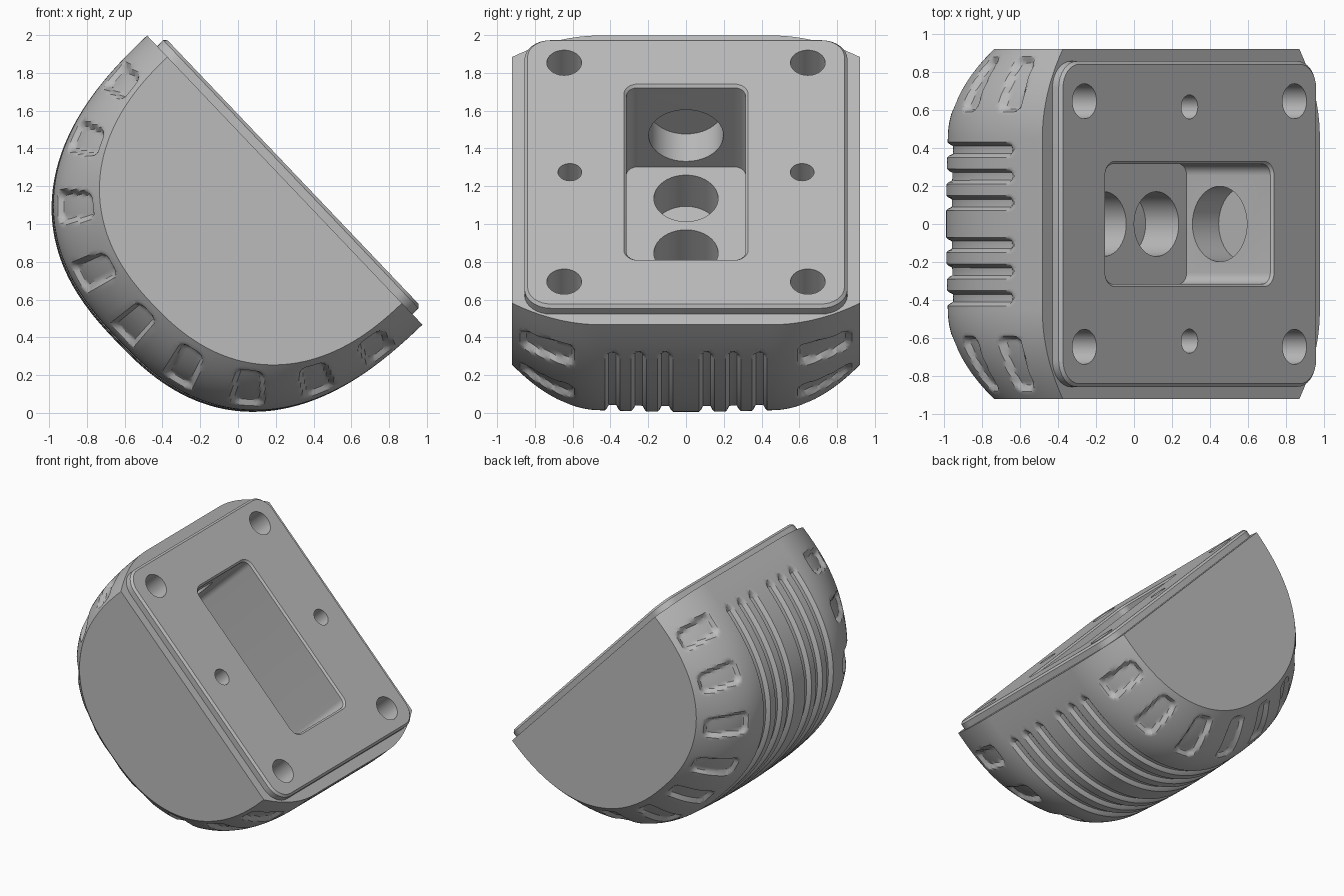
import bpy, bmesh
from math import sin, cos, pi, radians, atan2, hypot
from mathutils import Matrix, Vector

cube = bpy.data.objects.get("Cube")
if cube:
    bpy.data.objects.remove(cube)

# Everything is built with its flat face up, then tilted into place
TILT = Matrix.Translation((0.2475, 0, 1.2325)) @ Matrix.Rotation(radians(46.4), 4, 'Y')

grey = bpy.data.materials.new("plain grey")
grey.use_nodes = True
grey.diffuse_color = (0.5, 0.5, 0.5, 1)
grey.node_tree.nodes["Principled BSDF"].inputs["Base Color"].default_value = (0.5, 0.5, 0.5, 1)


def finish(name, bm):
    bmesh.ops.recalc_face_normals(bm, faces=bm.faces)
    mesh = bpy.data.meshes.new(name)
    bm.to_mesh(mesh)
    bm.free()
    mesh.materials.append(grey)
    ob = bpy.data.objects.new(name, mesh)
    ob.matrix_world = TILT
    bpy.context.collection.objects.link(ob)
    return ob


def rounded_block(name, half_x, half_y, radius, layers):
    """Stack of rounded rectangles; each layer is (height, outward growth)."""
    bm = bmesh.new()
    rings = []
    for z, grow in layers:
        ring = []
        for i in range(4):
            sx, sy = (1, -1, -1, 1)[i], (1, 1, -1, -1)[i]
            for k in range(9):
                a = (i + k / 8) * pi / 2
                ring.append(bm.verts.new((sx * (half_x - radius) + (radius + grow) * cos(a),
                                          sy * (half_y - radius) + (radius + grow) * sin(a), z)))
        rings.append(ring)
    for low, high in zip(rings, rings[1:]):
        for i in range(len(low)):
            j = (i + 1) % len(low)
            bm.faces.new((low[i], low[j], high[j], high[i]))
    bm.faces.new(rings[0])
    bm.faces.new(rings[-1])
    return finish(name, bm)


def box_dent(x, y, half_x, half_y, radius, depth, soft=0.02):
    """Depth of a soft-edged rounded-rectangle recess at (x, y)."""
    dx, dy = abs(x) - half_x + radius, abs(y) - half_y + radius
    dist = hypot(max(dx, 0), max(dy, 0)) + min(max(dx, dy), 0) - radius
    t = min(max(-dist / soft, 0), 1)
    return depth * t * t * (3 - 2 * t)


def dent(angle, y):
    y = abs(y)
    # long grip grooves
    total = sum(box_dent(angle * 1.05, y - c, 1.59, 0.038, 0.038, 0.03)
                for c in (0.11, 0.25, 0.39))
    # row of finger pockets along each rounded shoulder
    step = radians(21.05)
    k = max(-4, min(4, round(angle / step)))
    return total + box_dent(angle - k * step, y - 0.735, 0.09, 0.15, 0.055, 0.032, 0.03)


# Body: rounded half-drum lofted across its width
HALF, NY, NT = 0.92, 184, 200
bm = bmesh.new()
grid = []
for j in range(NY + 1):
    y = HALF * (2 * j / NY - 1)
    s = max(0, (abs(y) - 0.45) / 0.47) ** 2
    crown = 0.015 * min(1, abs(y) / 0.45) ** 2
    w, d = 1.057 - 0.157 * s, 1.235 - crown - 0.26 * s
    p = 2 / (2.5 - 0.15 * s)
    col = []
    for i in range(NT + 1):
        c, h = cos(pi * i / NT), max(sin(pi * i / NT), 0)
        x = w * abs(c) ** p * (1 if c > 0 else -1)
        z = 0 if i in (0, NT) else -d * h ** p
        col.append(bm.verts.new((x, y, z)))
    grid.append(col)
for a, b in zip(grid, grid[1:]):
    for i in range(NT):
        bm.faces.new((a[i], a[i + 1], b[i + 1], b[i]))
bm.normal_update()
moves = []
for v in bm.verts:
    angle = atan2(v.co.x, -(v.co.z + 0.163))
    amount = dent(angle, v.co.y)
    if amount > 0:
        outward = 1 if v.normal.dot(Vector((v.co.x, 0, v.co.z + 0.163))) > 0 else -1
        moves.append((v, v.normal * amount * outward))
for v, offset in moves:
    v.co -= offset
# flat sides and flat face
bm.faces.new(grid[0])
bm.faces.new(grid[-1])
bm.faces.new([c[0] for c in grid] + [c[-1] for c in reversed(grid)])
body = finish("body", bm)

# Raised mounting plate with a chamfered rim
plate = rounded_block("mounting_plate", 0.98, 0.855, 0.14,
                      [(-0.01, 0), (0.045, 0), (0.061, -0.016)])

# Central pocket with a chamfered mouth
pocket = rounded_block("pocket_cutter", 0.63, 0.315, 0.06,
                       [(-0.56, 0), (0.047, 0), (0.061, 0.014), (0.1, 0.053)])

# Round holes: bolts, pins, pocket floor and pocket end walls
bm = bmesh.new()


def hole(x, y, z, radius, length, axis='Z'):
    turn = Matrix.Rotation(pi / 2, 4, 'Y') if axis == 'X' else Matrix()
    bmesh.ops.create_cone(bm, cap_ends=True, segments=40, radius1=radius, radius2=radius,
                          depth=length, matrix=Matrix.Translation((x, y, z)) @ turn)


for sy in (-1, 1):
    hole(0, sy * 0.615, 0, 0.063, 0.3)
    for sx in (-1, 1):
        hole(sx * 0.8, sy * 0.645, 0, 0.092, 0.3)
for x in (-0.4, 0, 0.4):
    hole(x, 0, -0.66, 0.17, 0.28)
for sx in (-1, 1):
    hole(sx * 0.72, 0, -0.32, 0.198, 0.22, 'X')
holes = finish("hole_cutter", bm)


def activate(ob):
    bpy.ops.object.select_all(action='DESELECT')
    ob.select_set(True)
    bpy.context.view_layer.objects.active = ob


# Cut both parts, then smooth them
for ob in (body, plate):
    activate(ob)
    for cutter in (pocket, holes):
        mod = ob.modifiers.new("cut", 'BOOLEAN')
        mod.operation = 'DIFFERENCE'
        mod.solver = 'EXACT'
        mod.object = cutter
        bpy.ops.object.modifier_apply(modifier=mod.name)
    bpy.ops.object.shade_smooth_by_angle(angle=radians(30))
for cutter in (pocket, holes):
    bpy.data.objects.remove(cutter)
